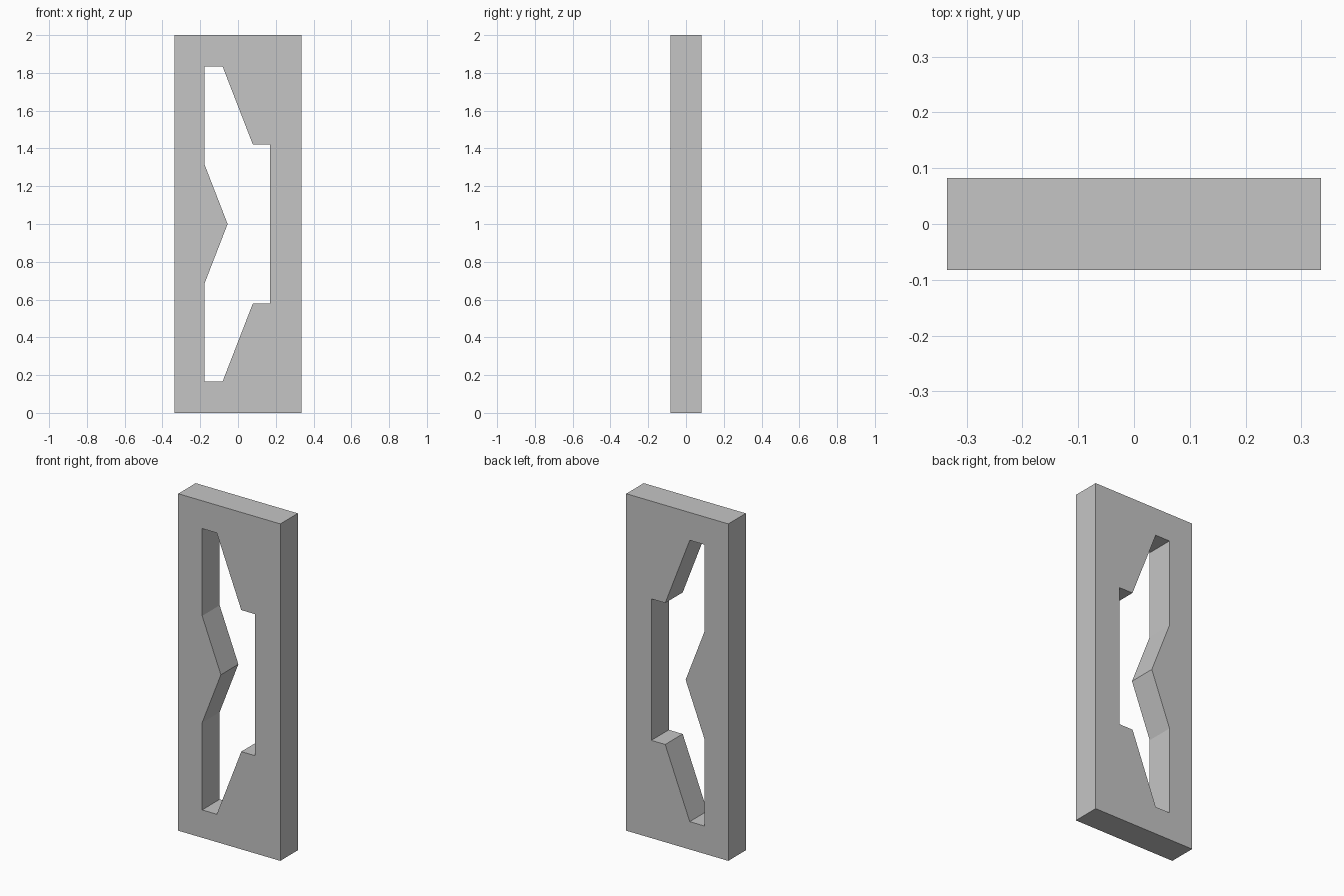
import bpy
import bmesh

WIDTH, DEPTH, HEIGHT = 0.67, 0.164, 2.0
MID = HEIGHT / 2

if "Cube" in bpy.data.objects:
    bpy.data.objects.remove(bpy.data.objects["Cube"], do_unlink=True)

grey = bpy.data.materials.new("light_grey")
grey.use_nodes = True
colour = (0.56, 0.56, 0.56, 1)
grey.diffuse_color = colour
grey.node_tree.nodes["Principled BSDF"].inputs["Base Color"].default_value = colour


def prism(name, profile, depth):
    """Extrude an x-z outline along y, centred on y = 0."""
    bm = bmesh.new()
    face = bm.faces.new([bm.verts.new((x, -depth / 2, z)) for x, z in profile])
    extruded = bmesh.ops.extrude_face_region(bm, geom=[face])["geom"]
    verts = [v for v in extruded if isinstance(v, bmesh.types.BMVert)]
    bmesh.ops.translate(bm, verts=verts, vec=(0, depth, 0))
    bmesh.ops.recalc_face_normals(bm, faces=bm.faces)
    mesh = bpy.data.meshes.new(name)
    bm.to_mesh(mesh)
    bm.free()
    mesh.materials.append(grey)
    obj = bpy.data.objects.new(name, mesh)
    bpy.context.collection.objects.link(obj)
    return obj


# Rectangular slab
w = WIDTH / 2
panel = prism("panel", [(-w, 0), (w, 0), (w, HEIGHT), (-w, HEIGHT)], DEPTH)

# Opening outline: upper half as (x, height above the middle), then mirrored
upper = [(-0.055, 0), (-0.178, 0.317), (-0.178, 0.835),
         (-0.082, 0.835), (0.079, 0.42), (0.17, 0.42)]
outline = [(x, MID + h) for x, h in upper]
outline += [(x, MID - h) for x, h in reversed(upper[1:])]
cutter = prism("opening_cutter", outline, DEPTH * 2)
cutter.hide_render = True

# Cut the opening through the slab
cut = panel.modifiers.new("opening", 'BOOLEAN')
cut.operation = 'DIFFERENCE'
cut.solver = 'EXACT'
cut.object = cutter
bpy.context.view_layer.objects.active = panel
panel.select_set(True)
bpy.ops.object.modifier_apply(modifier=cut.name)
bpy.data.objects.remove(cutter, do_unlink=True)
